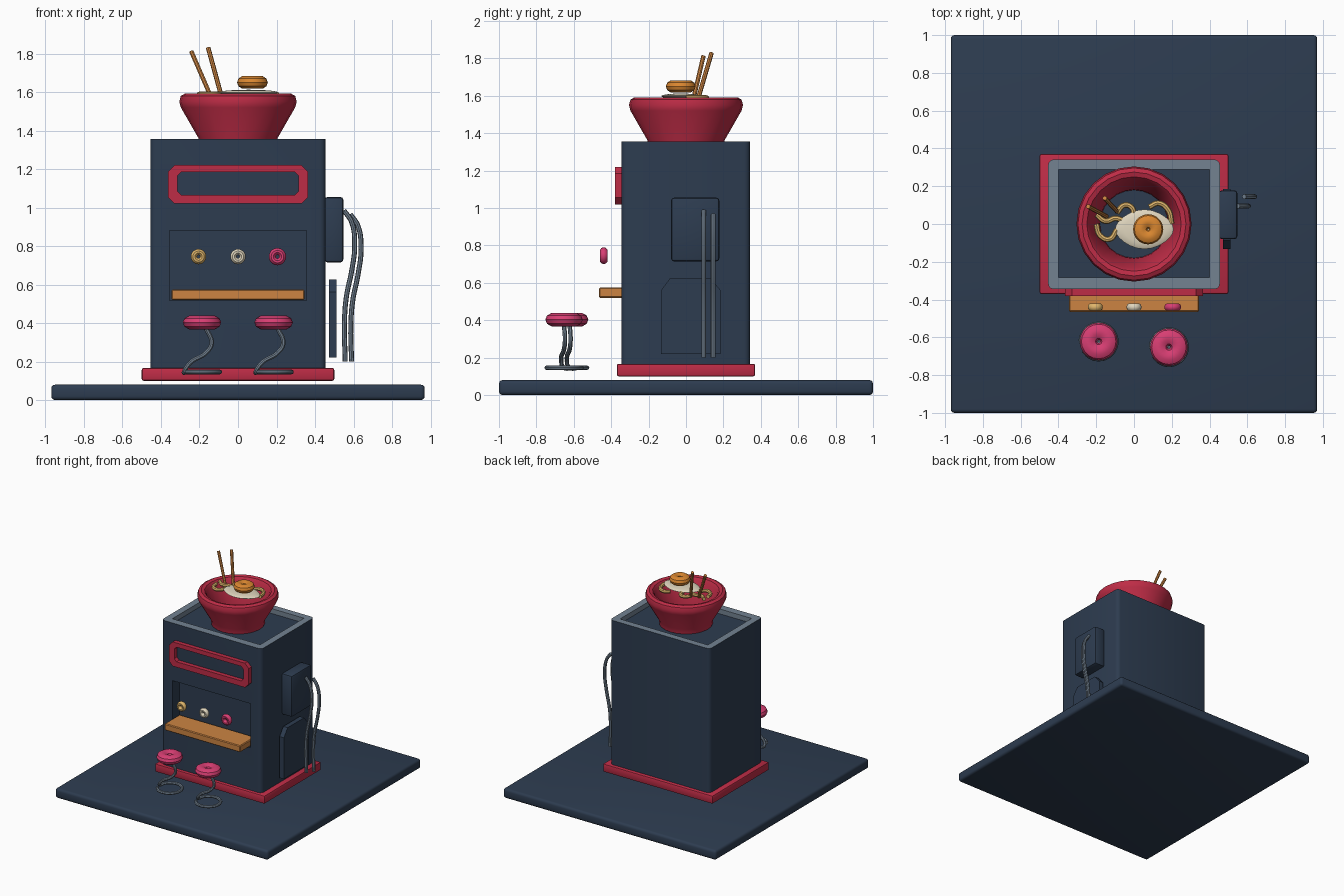
import bpy, bmesh, math
from mathutils import Vector

if "Cube" in bpy.data.objects:
    bpy.data.objects.remove(bpy.data.objects["Cube"])


def material(name, rgb):
    m = bpy.data.materials.new(name)
    lin = [c / 255 / 12.92 if c <= 10 else ((c / 255 + 0.055) / 1.055) ** 2.4 for c in rgb]
    m.diffuse_color = (*lin, 1)
    m.use_nodes = True
    m.node_tree.nodes["Principled BSDF"].inputs["Base Color"].default_value = m.diffuse_color
    return m


NAVY = material("navy", (45, 60, 80))
RED = material("crimson", (190, 44, 70))
GREY = material("steel grey", (115, 130, 145))
WOOD = material("wood", (204, 132, 66))
ORANGE = material("yolk orange", (218, 135, 48))
PINK = material("pink", (216, 62, 115))
TAN = material("noodle tan", (224, 182, 108))
CREAM = material("cream", (224, 214, 190))


def finish(ob, mat, smooth=True):
    if not ob.data.materials:
        ob.data.materials.append(mat)
    bpy.ops.object.select_all(action='DESELECT')
    ob.select_set(True)
    bpy.context.view_layer.objects.active = ob
    if smooth:
        bpy.ops.object.shade_smooth_by_angle(angle=math.radians(35))
    return ob


def from_bmesh(name, bm, mat):
    bmesh.ops.recalc_face_normals(bm, faces=bm.faces)
    me = bpy.data.meshes.new(name)
    bm.to_mesh(me)
    bm.free()
    ob = bpy.data.objects.new(name, me)
    bpy.context.collection.objects.link(ob)
    return finish(ob, mat)


def box(name, lo, hi, mat, bevel=0.0, segs=2, vertical_only=False):
    bm = bmesh.new()
    bmesh.ops.create_cube(bm, size=1)
    for v in bm.verts:
        v.co = Vector([(a + b) / 2 + c * (b - a) for a, b, c in zip(lo, hi, v.co)])
    if bevel:
        edges = [e for e in bm.edges if not vertical_only
                 or abs(e.verts[0].co.z - e.verts[1].co.z) > 0.01]
        bmesh.ops.bevel(bm, geom=edges, offset=bevel, segments=segs, profile=0.5, affect='EDGES')
    return from_bmesh(name, bm, mat)


def tube(name, pts, radius, mat, smooth_path=True):
    cu = bpy.data.curves.new(name, 'CURVE')
    cu.dimensions = '3D'
    cu.bevel_depth = radius
    cu.bevel_resolution = 2
    cu.use_fill_caps = True
    cu.resolution_u = 6
    if smooth_path:
        sp = cu.splines.new('BEZIER')
        sp.bezier_points.add(len(pts) - 1)
        for p, co in zip(sp.bezier_points, pts):
            p.co = co
            p.handle_left_type = p.handle_right_type = 'AUTO'
    else:
        sp = cu.splines.new('POLY')
        sp.points.add(len(pts) - 1)
        for p, co in zip(sp.points, pts):
            p.co = (*co, 1)
    ob = bpy.data.objects.new(name, cu)
    bpy.context.collection.objects.link(ob)
    bpy.ops.object.select_all(action='DESELECT')
    ob.select_set(True)
    bpy.context.view_layer.objects.active = ob
    bpy.ops.object.convert(target='MESH')
    return finish(bpy.context.object, mat)


def ring(name, loc, outer, half_height, mat, hole=0.1, facing_front=False):
    """Puffy doughnut with a small hole."""
    minor = outer * (1 - hole) / 2
    bpy.ops.mesh.primitive_torus_add(major_radius=outer - minor, minor_radius=minor,
                                     major_segments=20, minor_segments=10)
    ob = bpy.context.object
    ob.name = name
    for v in ob.data.vertices:
        v.co.z *= half_height / minor
    ob.location = loc
    if facing_front:
        ob.rotation_euler.x = math.pi / 2
    return finish(ob, mat)


def extrude_outline(name, pts, axis, start, end, mat, hole=None):
    """Extrude a 2D outline along x (pts = y,z) or y (pts = x,z), optionally as a frame."""
    def put(p, d):
        return (d, p[0], p[1]) if axis == 'x' else (p[0], d, p[1])
    bm = bmesh.new()
    loops = [[[bm.verts.new(put(p, d)) for p in o] for d in (start, end)]
             for o in ([pts, hole] if hole else [pts])]
    n = len(pts)
    for a, b in loops:
        for i in range(n):
            bm.faces.new((a[i], a[(i + 1) % n], b[(i + 1) % n], b[i]))
    for k in (0, 1):
        if hole:
            o, h = loops[0][k], loops[1][k]
            for i in range(n):
                bm.faces.new((o[i], o[(i + 1) % n], h[(i + 1) % n], h[i]))
        else:
            bm.faces.new(loops[0][k])
    return from_bmesh(name, bm, mat)


def chamfered(x, z0, z1, c):
    return [(-x + c, z0), (x - c, z0), (x, z0 + c), (x, z1 - c),
            (x - c, z1), (-x + c, z1), (-x, z1 - c), (-x, z0 + c)]


# Ground slab and red plinth
box("ground_slab", (-0.97, -1, 0), (0.97, 1, 0.08), NAVY, 0.02, 3)
box("plinth", (-0.5, -0.37, 0.1), (0.5, 0.37, 0.167), RED, 0.01)

# Kiosk body with serving niche and sunken roof
body = box("kiosk_body", (-0.455, -0.345, 0.16), (0.455, 0.342, 1.355), NAVY, 0.03, 3, True)
for lo, hi in (((-0.357, -0.5, 0.517), (0.355, -0.25, 0.88)),
               ((-0.4, -0.283, 1.315), (0.4, 0.288, 1.5))):
    cutter = box("cutter", lo, hi, NAVY)
    mod = body.modifiers.new("cut", 'BOOLEAN')
    mod.object = cutter
    mod.solver = 'EXACT'
    finish(body, NAVY, False)
    bpy.ops.object.modifier_apply(modifier="cut")
    bpy.data.objects.remove(cutter)
while len(body.data.materials) < 2:
    body.data.materials.append(GREY)
body.data.materials[0] = NAVY
body.data.materials[1] = GREY
for f in body.data.polygons:
    parapet_wall = f.center.z > 1.318 and abs(f.normal.z) < 0.5
    f.material_index = int(f.center.z > 1.35 or parapet_wall)

# Sign frame, counter and doughnut display
extrude_outline("sign_frame", chamfered(0.364, 1.02, 1.22, 0.035), 'y', -0.38, -0.34, RED,
                hole=chamfered(0.315, 1.065, 1.185, 0.02))
box("counter", (-0.345, -0.465, 0.52), (0.345, -0.27, 0.575), WOOD, 0.006, 1)
for x, r, mat in ((-0.205, 0.04, TAN), (0, 0.04, CREAM), (0.205, 0.045, PINK)):
    ring("display_doughnut", (x, -0.44, 0.745), r, 0.02, mat, 0.2, True)

# Stools: puffy seat on a swirling rod
for x, y in ((-0.187, -0.622), (0.185, -0.652)):
    ring("stool_seat", (x, y, 0.403), 0.1, 0.037, PINK, 0.08)
    coil = [(x + 0.093 * math.cos(a), y + 0.093 * math.sin(a), 0.146)
            for a in (math.pi * (1 + k / 6) for k in range(-11, 1))]
    rise = [(x - 0.06, y - 0.015, 0.195), (x + 0.02, y, 0.245),
            (x + 0.05, y + 0.005, 0.295), (x + 0.02, y, 0.375)]
    tube("stool_rod", coil + rise, 0.012, GREY)

# Side unit, side hatch and pipes
box("side_unit", (0.45, -0.08, 0.715), (0.547, 0.178, 1.055), NAVY, 0.015)
extrude_outline("side_hatch", [(-0.133, 0.22), (0.185, 0.22), (0.185, 0.56), (0.13, 0.625),
                               (-0.085, 0.625), (-0.133, 0.56)], 'x', 0.472, 0.512, NAVY)
for dx, y in ((0, 0.095), (0.033, 0.145)):
    path = [(0.55, 0.985), (0.59, 0.925), (0.606, 0.8), (0.592, 0.68),
            (0.562, 0.53), (0.553, 0.4), (0.557, 0.2)]
    tube("pipe", [(px + dx, y, pz - dx * 0.6 * (pz > 0.3)) for px, pz in path], 0.013, GREY)

# Open bowl, turned from a profile
profile = [(0.2, 1.32), (0.205, 1.36), (0.297, 1.52), (0.305, 1.55), (0.297, 1.58), (0.275, 1.592),
           (0.25, 1.585), (0.235, 1.565), (0.183, 1.36), (0.18, 1.32)]
bm = bmesh.new()
N = 24
rows = [[bm.verts.new((r * math.cos(2 * math.pi * i / N), r * math.sin(2 * math.pi * i / N), z))
         for i in range(N)] for r, z in profile]
for j, row in enumerate(rows):
    nxt = rows[(j + 1) % len(rows)]
    for i in range(N):
        bm.faces.new((row[i], row[(i + 1) % N], nxt[(i + 1) % N], nxt[i]))
from_bmesh("bowl", bm, RED)

# Egg white: a flat almond with a soft rim
bm = bmesh.new()
bmesh.ops.create_uvsphere(bm, u_segments=24, v_segments=8, radius=1)
for v in bm.verts:
    v.co = Vector((0.055 + 0.155 * v.co.x, -0.028 + 0.105 * v.co.y * (1 - 0.2 * v.co.x ** 2),
                   1.598 + 0.014 * v.co.z))
from_bmesh("egg_white", bm, CREAM)
ring("egg_yolk", (0.075, -0.028, 1.65), 0.08, 0.034, ORANGE, 0.04)

# Noodles and chopsticks
for pts in ([(-0.2, 0.0), (-0.18, -0.06), (-0.13, -0.08), (-0.09, -0.03)],
            [(-0.2, 0.05), (-0.15, 0.015), (-0.1, 0.03), (-0.06, 0.02)],
            [(-0.09, 0.06), (-0.05, 0.1), (-0.01, 0.085), (0.0, 0.04)],
            [(0.08, 0.09), (0.13, 0.11), (0.18, 0.075), (0.2, 0.0)]):
    tube("noodle", [(x, y, 1.588) for x, y in pts], 0.015, TAN)
for a, b in (((-0.145, 0.04, 1.585), (-0.243, 0.093, 1.812)),
             ((-0.088, 0.065, 1.585), (-0.155, 0.137, 1.83))):
    tube("chopstick", [a, b], 0.012, WOOD, False)
